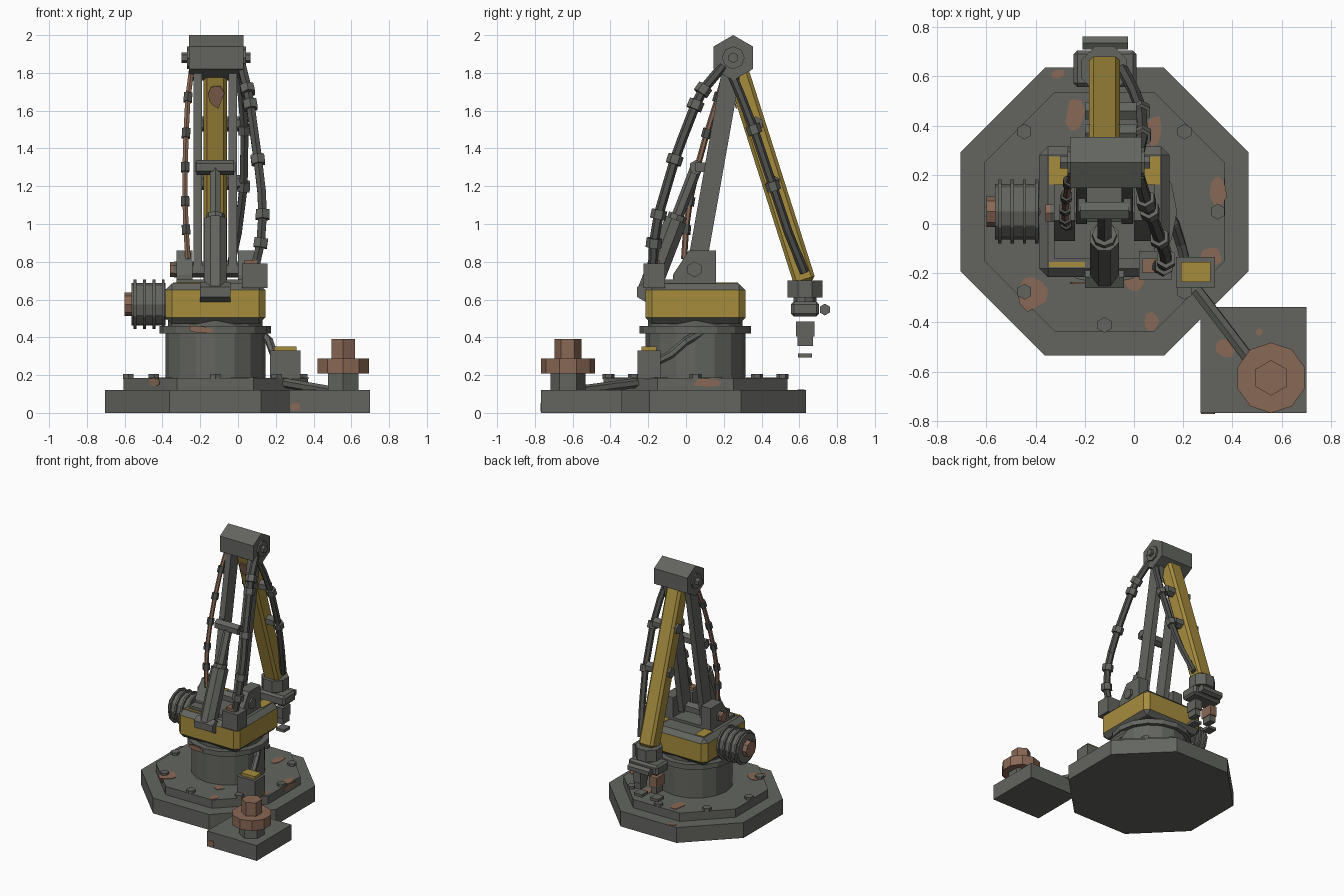
import bpy, bmesh, math, random
from mathutils import Vector, Matrix

if "Cube" in bpy.data.objects:
    bpy.data.objects.remove(bpy.data.objects["Cube"])

random.seed(4)
CX, CY = -0.12, 0.05          # axis of the robot


def material(name, rgb):
    m = bpy.data.materials.new(name)
    m.diffuse_color = (*rgb, 1)
    m.use_nodes = True
    m.node_tree.nodes["Principled BSDF"].inputs["Base Color"].default_value = m.diffuse_color
    return m


GREY = material("worn grey metal", (0.125, 0.13, 0.115))
DARK = material("dark rubber grey", (0.08, 0.083, 0.076))
YELLOW = material("faded yellow paint", (0.38, 0.265, 0.048))
RUST = material("rust brown", (0.25, 0.138, 0.09))


def frame(p, q):
    """Matrix with local z running from p to q, origin in the middle."""
    p, q = Vector(p), Vector(q)
    z = (q - p).normalized()
    ref = Vector((1, 0, 0)) if abs(z.x) < 0.9 else Vector((0, 1, 0))
    x = (ref - z * ref.dot(z)).normalized()
    m = Matrix((x, z.cross(x), z)).transposed().to_4x4()
    return Matrix.Translation((p + q) / 2) @ m, (q - p).length


def finish(name, bm, *mats):
    me = bpy.data.meshes.new(name)
    bmesh.ops.recalc_face_normals(bm, faces=bm.faces)
    bm.to_mesh(me)
    bm.free()
    for m in mats:
        me.materials.append(m)
    ob = bpy.data.objects.new(name, me)
    bpy.context.collection.objects.link(ob)
    return ob


def add_cyl(bm, p, q, r, n, r2=None, roll=0):
    m, length = frame(p, q)
    bmesh.ops.create_cone(bm, cap_ends=True, segments=n, radius1=r,
                          radius2=r if r2 is None else r2, depth=length,
                          matrix=m @ Matrix.Rotation(roll, 4, 'Z'))


def cyl(name, p, q, r, n, mat, r2=None, roll=0):
    bm = bmesh.new()
    add_cyl(bm, p, q, r, n, r2, roll)
    return finish(name, bm, mat)


def bar(name, p, q, w, t, mat, bevel=0):
    """Box with section w x t running from p to q."""
    m, length = frame(p, q)
    bm = bmesh.new()
    bmesh.ops.create_cube(bm, size=1)
    bmesh.ops.scale(bm, vec=(w, t, length), verts=bm.verts)
    if bevel:
        bmesh.ops.bevel(bm, geom=bm.edges[:], offset=bevel, segments=1, affect='EDGES')
    bm.transform(m)
    return finish(name, bm, mat)


def box(name, x0, x1, y0, y1, z0, z1, mat, bevel=0):
    x, y = (x0 + x1) / 2, (y0 + y1) / 2
    return bar(name, (x, y, z0), (x, y, z1), x1 - x0, y1 - y0, mat, bevel)


def octagon(name, half, z0, z1):
    return cyl(name, (CX, CY, z0), (CX, CY, z1), half / math.cos(math.pi / 8), 8, GREY,
               roll=math.pi / 8)


def prism(name, profile, x0, x1, mat):
    bm = bmesh.new()
    f = bm.faces.new([bm.verts.new((x0, y, z)) for y, z in profile])
    ext = bmesh.ops.extrude_face_region(bm, geom=[f])["geom"]
    bmesh.ops.translate(bm, vec=(x1 - x0, 0, 0),
                        verts=[v for v in ext if isinstance(v, bmesh.types.BMVert)])
    return finish(name, bm, mat)


def hose(name, pts, r, mat, clamp_mat, clamps):
    """Segmented hose with collars at the listed path points."""
    bm = bmesh.new()
    for a, b in zip(pts, pts[1:]):
        a, b = Vector(a), Vector(b)
        d = (b - a).normalized() * r * 0.3
        add_cyl(bm, a - d, b + d, r, 6)
    finish(name, bm, mat)
    bm = bmesh.new()
    for i in clamps:
        d = (Vector(pts[i + 1]) - Vector(pts[i - 1])).normalized() * 0.025
        add_cyl(bm, Vector(pts[i]) - d, Vector(pts[i]) + d, r * 1.6, 6)
    finish(name + "_collars", bm, clamp_mat)


def patch(at, normal, rx, ry):
    """Thin irregular rust stain."""
    n = Vector(normal).normalized() * 0.004
    m, _ = frame(Vector(at) - n, Vector(at) + n)
    bm = bmesh.new()
    bmesh.ops.create_cone(bm, cap_ends=True, segments=9, radius1=1, radius2=1, depth=0.007)
    k = [random.uniform(0.75, 1.15) for _ in range(9)]
    for v in bm.verts:
        s = k[round(math.atan2(v.co.y, v.co.x) / math.tau * 9 - 0.25) % 9]
        v.co.x *= rx * s
        v.co.y *= ry * s
    bm.transform(m)
    finish("rust_stain", bm, RUST)


# Stepped octagonal base with bolts
octagon("base_plate", 0.585, 0, 0.12)
octagon("base_step", 0.487, 0.12, 0.185)
for i in range(8):
    a = i * math.pi / 4
    x, y = CX + 0.46 * math.cos(a), CY + 0.46 * math.sin(a)
    cyl("base_bolt", (x, y, 0.18), (x, y, 0.205), 0.032, 6, GREY)

# Column and turntable
for nm, r, z0, z1 in (("column", 0.265, 0.18, 0.42), ("column_flange", 0.295, 0.42, 0.46),
                      ("turntable_neck", 0.25, 0.46, 0.5)):
    cyl(nm, (CX, CY, z0), (CX, CY, z1), r, 16, GREY)

# Turret: yellow sides, grey top, bottom and sloped trims
turret = box("turret", -0.385, 0.145, -0.215, 0.315, 0.47, 0.685, GREY, 0.035)
turret.data.materials.append(YELLOW)
for f in turret.data.polygons:
    f.material_index = 1 if abs(f.normal.z) < 0.1 else 0
for x0, x1 in ((-0.345, -0.27), (0.03, 0.105)):
    box("turret_top_paint", x0, x1, 0.16, 0.275, 0.683, 0.69, YELLOW)
box("turret_top_stripe", -0.345, -0.2, -0.175, -0.155, 0.683, 0.69, YELLOW)
box("turret_deck", -0.325, 0.085, -0.14, 0.16, 0.68, 0.705, GREY)

# Finned side motor
cyl("motor_neck", (-0.4, CY, 0.575), (-0.335, CY, 0.575), 0.08, 10, GREY)
cyl("motor_body", (-0.565, CY, 0.575), (-0.385, CY, 0.575), 0.113, 12, GREY)
for x in (-0.545, -0.495, -0.445, -0.395):
    cyl("motor_fin", (x - 0.007, CY, 0.575), (x + 0.007, CY, 0.575), 0.13, 12, GREY)
cyl("motor_cap", (-0.6, CY, 0.575), (-0.56, CY, 0.575), 0.062, 8, RUST)

# Shoulder bracket with pivot
side = [(-0.07, 0.68), (0.16, 0.68), (0.16, 0.86), (0.015, 0.86), (-0.07, 0.73)]
prism("shoulder_bracket_left", side, -0.325, -0.24, GREY)
prism("shoulder_bracket_right", side, 0.0, 0.085, GREY)
cyl("shoulder_pin", (-0.34, 0.045, 0.76), (0.1, 0.045, 0.76), 0.042, 6, GREY)
cyl("shoulder_pin_cap", (-0.36, 0.045, 0.76), (-0.325, 0.045, 0.76), 0.04, 6, RUST)

# Twin upright beams
for s in (-1, 1):
    x = CX + s * 0.093
    bar("upright_beam", (x, 0.05, 0.74), (x, 0.25, 1.87), 0.046, 0.1, GREY)

# Hydraulic ram
A, B = Vector((CX, -0.2, 0.64)), Vector((CX, 0.055, 1.3))
cyl("ram_cylinder", A, A.lerp(B, 0.58), 0.064, 8, GREY, roll=math.pi / 8)
cyl("ram_collar", A.lerp(B, 0.57), A.lerp(B, 0.62), 0.05, 8, GREY)
cyl("ram_rod", A.lerp(B, 0.6), B, 0.032, 6, GREY)
cyl("ram_top_pin", (-0.22, 0.055, 1.3), (-0.02, 0.055, 1.3), 0.04, 6, GREY)
for x in (-0.213, -0.027):
    bar("ram_pin_lug", (x, 0.05, 1.3), (x, 0.15, 1.3), 0.03, 0.05, GREY)
cyl("ram_base_pin", (-0.2, -0.215, 0.64), (-0.04, -0.215, 0.64), 0.052, 6, GREY)

# Elbow head
cyl("elbow_head", (-0.26, 0.25, 1.88), (0.03, 0.25, 1.88), 0.12, 6, GREY)
cyl("elbow_disc", (-0.27, 0.25, 1.88), (0.042, 0.25, 1.88), 0.06, 8, GREY)
cyl("elbow_pin", (-0.3, 0.25, 1.88), (0.065, 0.25, 1.88), 0.028, 6, GREY)

# Yellow forearm with clamps
bar("forearm", (CX, 0.255, 1.865), (CX, 0.63, 0.69), 0.125, 0.118, YELLOW, 0.018)
for y, z in ((0.37, 1.53), (0.46, 1.22)):
    cyl("forearm_clamp", (-0.2, y, z), (0.01, y, z), 0.04, 6, GREY)

# Wrist and gripper
cyl("wrist_collar", (CX, 0.63, 0.61), (CX, 0.63, 0.7), 0.1, 8, GREY, roll=math.pi / 8)
cyl("wrist_joint", (CX, 0.63, 0.58), (CX, 0.63, 0.62), 0.06, 8, GREY)
box("wrist_block", -0.245, 0.01, 0.557, 0.705, 0.51, 0.59, GREY, 0.015)
cyl("wrist_roller", (-0.21, 0.735, 0.547), (-0.025, 0.735, 0.547), 0.031, 6, GREY)
for x, mat in ((-0.19, RUST), (-0.05, GREY)):
    box("gripper_finger", x - 0.03, x + 0.03, 0.582, 0.68, 0.405, 0.485, mat)
    box("gripper_knuckle", x - 0.025, x + 0.025, 0.59, 0.672, 0.355, 0.405, GREY)
    box("gripper_tip", x - 0.035, x + 0.035, 0.593, 0.668, 0.293, 0.315, GREY)

# Hoses
hose("main_hose", [(0.02, 0.19, 1.83), (0.05, 0.09, 1.71), (0.065, 0.05, 1.63),
                   (0.09, -0.02, 1.45), (0.105, -0.06, 1.34), (0.125, -0.11, 1.17),
                   (0.13, -0.145, 1.05), (0.12, -0.17, 0.9), (0.09, -0.175, 0.77)],
     0.026, DARK, GREY, (1, 2, 4, 6, 7))
box("hose_socket", 0.02, 0.155, -0.225, -0.11, 0.66, 0.79, GREY)
box("hose_socket_cap", 0.035, 0.1, -0.2, -0.14, 0.785, 0.81, RUST)
hose("forearm_hose", [(0.0, 0.24, 1.8), (0.02, 0.29, 1.68), (0.035, 0.36, 1.5),
                      (0.03, 0.46, 1.2), (0.0, 0.54, 0.96), (-0.045, 0.625, 0.75)],
     0.024, DARK, GREY, (2, 3))
hose("rusty_cable", [(-0.245, 0.215, 1.82), (-0.265, 0.17, 1.67), (-0.275, 0.11, 1.48),
                     (-0.28, 0.06, 1.3), (-0.28, 0.02, 1.12), (-0.275, 0.0, 0.97),
                     (-0.265, -0.01, 0.82)], 0.016, RUST, DARK, (1, 2, 3, 4, 5))

# Junction box on the base
box("junction_box", 0.17, 0.33, -0.258, -0.135, 0.18, 0.33, GREY)
box("junction_lid", 0.19, 0.31, -0.235, -0.155, 0.325, 0.352, YELLOW)
hose("column_conduit", [(0.12, 0.08, 0.425), (0.165, 0.0, 0.38), (0.19, -0.08, 0.31),
                        (0.21, -0.16, 0.27)], 0.022, GREY, GREY, ())

# Side pedestal with rusty knob and its pipe
PX, PY = 0.557, -0.625
box("pedestal_plate", 0.27, 0.7, -0.768, -0.338, 0, 0.12, GREY)
cyl("pedestal_post", (PX, PY, 0.11), (PX, PY, 0.215), 0.092, 6, GREY)
cyl("pedestal_wheel", (PX, PY, 0.208), (PX, PY, 0.287), 0.143, 10, RUST)
cyl("pedestal_knob", (PX, PY, 0.28), (PX, PY, 0.392), 0.072, 6, RUST)
cyl("pedestal_pipe", (0.24, -0.25, 0.16), (0.5, -0.59, 0.115), 0.026, 6, GREY)

# Rust stains
for x, y, z, rx, ry in ((0.34, 0.14, 0.185, 0.04, 0.06), (0.31, -0.13, 0.185, 0.05, 0.04),
                        (-0.41, -0.28, 0.185, 0.06, 0.075), (-0.24, 0.45, 0.185, 0.04, 0.07),
                        (0.07, -0.4, 0.185, 0.03, 0.04), (0.08, 0.38, 0.185, 0.035, 0.07),
                        (0, -0.24, 0.185, 0.04, 0.035), (-0.31, 0.61, 0.12, 0.03, 0.02),
                        (0.38, -0.5, 0.12, 0.045, 0.04), (0.51, -0.44, 0.12, 0.015, 0.015)):
    patch((x, y, z), (0, 0, 1), rx, ry)
patch((-0.2, -0.24, 0.44), (0, -1, 0), 0.07, 0.022)
patch((-0.44, -0.319, 0.16), (-1, -1, 0), 0.045, 0.024)
patch((0.367, 0.11, 0.16), (1, 0, 0), 0.075, 0.025)
patch((0.3, -0.768, 0.03), (0, -1, 0), 0.03, 0.025)
patch((CX, 0.246, 1.68), (0, -1, -0.32), 0.045, 0.07)
